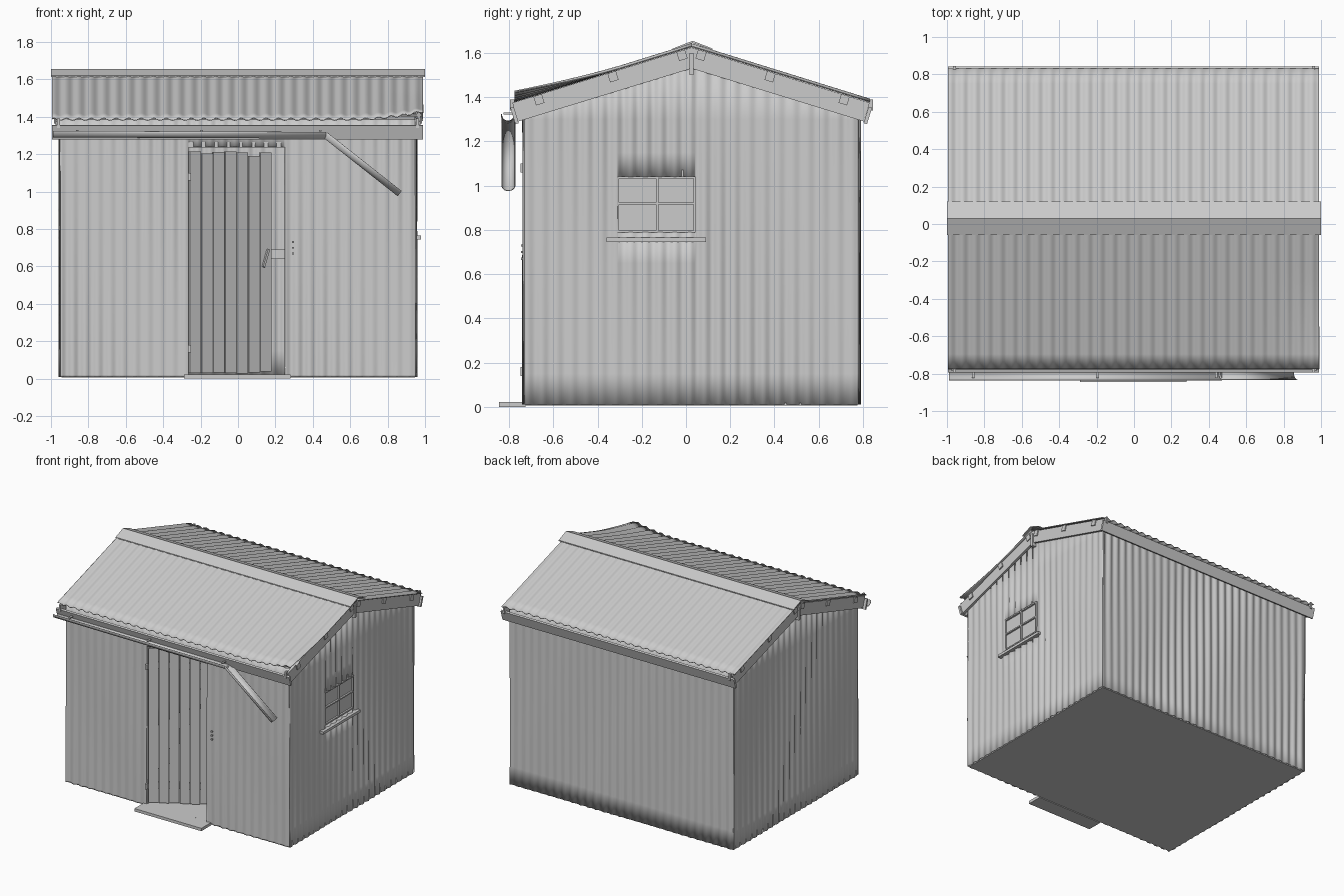
import bpy, bmesh, random
from math import sin, cos, pi, atan, atan2, radians, hypot
from mathutils import Vector, Euler

if "Cube" in bpy.data.objects:
    bpy.data.objects.remove(bpy.data.objects["Cube"])

random.seed(4)
RIDGE_Y, RIDGE_Z, SLOPE = 0.025, 1.635, 0.31
PITCH = 0.0667
ANG = atan(SLOPE)


def roof_z(y):
    return RIDGE_Z - SLOPE * abs(y - RIDGE_Y)


def finish(name, bm, thick=0, smooth=False):
    me = bpy.data.meshes.new(name)
    bmesh.ops.recalc_face_normals(bm, faces=bm.faces) if not thick else None
    bm.to_mesh(me)
    bm.free()
    ob = bpy.data.objects.new(name, me)
    bpy.context.collection.objects.link(ob)
    if smooth:
        bpy.ops.object.select_all(action='DESELECT')
        ob.select_set(True)
        bpy.context.view_layer.objects.active = ob
        bpy.ops.object.shade_smooth_by_angle(angle=radians(50))
    if thick:
        m = ob.modifiers.new("thickness", 'SOLIDIFY')
        m.thickness = thick
        m.offset = 0
    return ob


def box(name, c, s, rot=(0, 0, 0)):
    bm = bmesh.new()
    bmesh.ops.create_cube(bm, size=1)
    bmesh.ops.scale(bm, vec=s, verts=bm.verts)
    ob = finish(name, bm)
    ob.location, ob.rotation_euler = c, rot
    return ob


def prism(name, pts, x0, x1):
    """Extrude a (y, z) outline along x."""
    bm = bmesh.new()
    a = [bm.verts.new((x0, y, z)) for y, z in pts]
    b = [bm.verts.new((x1, y, z)) for y, z in pts]
    n = len(pts)
    bm.faces.new(a)
    bm.faces.new(b[::-1])
    for i in range(n):
        bm.faces.new((a[i], b[i], b[(i + 1) % n], a[(i + 1) % n]))
    return finish(name, bm)


def sheet(name, us, vs, pos, hole=None, thick=0.005):
    """Corrugated grid; hole = (u0, u1, v0, v1)."""
    bm = bmesh.new()
    g = [[bm.verts.new(pos(u, v)) for v in vs] for u in us]
    for i in range(len(us) - 1):
        for j in range(len(vs) - 1):
            u, v = (us[i] + us[i + 1]) / 2, (vs[j] + vs[j + 1]) / 2
            if hole and hole[0] < u < hole[1] and hole[2] < v < hole[3]:
                continue
            bm.faces.new((g[i][j], g[i + 1][j], g[i + 1][j + 1], g[i][j + 1]))
    bmesh.ops.delete(bm, geom=[v for v in bm.verts if not v.link_faces], context='VERTS')
    return finish(name, bm, thick, True)


def steps(a, b, extra=()):
    n = round((b - a) / (PITCH / 8))
    return sorted({round(a + (b - a) * i / n, 5) for i in range(n + 1)} | set(extra))


def wave(u, v):
    # corrugation with uneven, worn depth
    return (0.005 + 0.002 * sin(5 * u + 2 * v)) * sin(2 * pi * u / PITCH) + 0.002 * sin(9 * u + 4 * v)


# Walls
rows = [0.01, 0.15, 0.4, 0.65, 0.9, 1.15, 1.3]
top = 1.4


def height(v, y):
    return roof_z(y) - 0.015 if v == top else v


DOOR = (-0.265, 0.25, 0.02, 1.24)
WIN = (-0.31, 0.04, 0.79, 1.04)
sheet("front_wall", steps(-0.95, 0.95, DOOR[:2]), sorted(rows + [0.02, 1.24, top]),
      lambda u, v: (u, -0.73 + wave(u, v), height(v, -0.735)), DOOR)
sheet("back_wall", steps(-0.95, 0.95), rows + [top],
      lambda u, v: (u, 0.78 + wave(u, v), height(v, 0.785)))
sheet("right_wall", steps(-0.73, 0.78, WIN[:2] + (RIDGE_Y,)), sorted(rows + [0.79, 1.04, top]),
      lambda u, v: (0.95 + wave(u, v), u, height(v, u)), WIN)
sheet("left_wall", steps(-0.73, 0.78, (RIDGE_Y,)), rows + [top],
      lambda u, v: (-0.95 + wave(u, v), u, height(v, u)))
box("floor", (0, 0.025, 0.012), (1.89, 1.5, 0.012))


# Roof sheets, front right corner curled up
def roof_pos(x, y):
    curl = max(0, (x - 0.6) / 0.4) ** 2 * max(0, (-0.3 - y) / 0.48) ** 1.5 * 0.045
    return (x, y, roof_z(y) + curl + 0.006 * sin(2 * pi * x / PITCH))


sheet("roof_front", steps(-0.995, 0.99), [-0.775 + 0.08 * i for i in range(11)], roof_pos)
sheet("roof_back", steps(-0.995, 0.99), [RIDGE_Y + 0.0805 * i for i in range(11)], roof_pos)
prism("ridge_cap", [(-0.06, 1.62), (0.03, 1.655), (0.12, 1.62), (0.12, 1.613), (0.03, 1.645), (-0.06, 1.613)], -1, 1)

# Roof timbers: barge boards, fascias, purlins and ridge beam
for side, s in (("left", -1), ("right", 1)):
    prism(side + "_barge_board",
          [(-0.785, 1.375), (RIDGE_Y, 1.625), (0.83, 1.375), (0.805, 1.29), (RIDGE_Y, 1.53), (-0.76, 1.29)],
          s * 0.957, s * 0.975)
    for k, y in enumerate((-0.72, 0.77)):
        box(side + "_rafter_hook", (s * 0.96, -0.785 if k == 0 else 0.835, 1.365), (0.014, 0.02, 0.05))
for name, y, s in (("front_fascia", -0.775, 1), ("back_fascia", 0.822, -1)):
    box(name, (-0.003, y, 1.318), (1.985, 0.016, 0.078), (s * ANG, 0, 0))
for d in (0.043, 0.355, 0.69):
    for s in (-1, 1):
        y = RIDGE_Y + s * d
        box("purlin", (0, y, roof_z(y) - 0.032), (1.965, 0.04, 0.042), (-s * ANG, 0, 0))
box("ridge_beam", (0, RIDGE_Y, 1.55), (1.97, 0.02, 0.1))


# Gutter: hung length and fallen length
def trough(name, p, q, r=0.03):
    p, q = Vector(p), Vector(q)
    d = (q - p).normalized()
    side, up = Vector((0, 1, 0)), d.cross(Vector((0, 1, 0)))
    if up.z < 0:
        up = -up
    bm = bmesh.new()
    ring = []
    for i in range(13):
        a = pi + pi * i / 12
        o = side * r * cos(a) + up * r * sin(a) * 1.1
        ring.append((bm.verts.new(p + o), bm.verts.new(q + o)))
    for a, b in zip(ring, ring[1:]):
        bm.faces.new((a[0], a[1], b[1], b[0]))
    return finish(name, bm, 0.004, True)


trough("gutter", (-0.99, -0.805, 1.325), (0.47, -0.805, 1.319))
trough("fallen_gutter", (0.475, -0.803, 1.318), (0.875, -0.803, 1.003))
for x in (-0.86, -0.195, 0.44):
    box("gutter_bracket", (x, -0.797, 1.326), (0.014, 0.055, 0.008))

# Door: planks on two ledges, swung inwards about its left edge
hinge = Vector((-0.262, -0.715, 0))
turn = Euler((0, 0, radians(30)))


def door_part(name, c, s, tilt=0):
    v = Vector(c)
    v.rotate(turn)
    return box(name, hinge + v, s, (0, tilt, turn.z))


tops = (1.215, 1.205, 1.212, 1.215, 1.208, 1.19, 1.21)
for i, t in enumerate(tops):
    b = 0.028 + random.uniform(0, 0.012)
    door_part("door_plank", (0.037 + 0.0725 * i, 0, (t + b) / 2), (0.068, 0.016, t - b))
for z in (0.16, 1.08):
    door_part("door_ledge", (0.255, 0.015, z), (0.49, 0.016, 0.05))
    box("door_hinge", (-0.259, -0.74, z), (0.016, 0.018, 0.04))
door_part("door_brace", (0.255, 0.015, 0.62), (0.05, 0.014, 0.98), radians(25))
door_part("door_handle", (0.465, -0.018, 0.645), (0.012, 0.014, 0.1), radians(18))

# Door surround, latch plate and step
box("door_head", (-0.007, -0.715, 1.25), (0.55, 0.03, 0.03))
for x in (-0.28, 0.265):
    box("door_jamb", (x, -0.71, 0.63), (0.03, 0.03, 1.23))
for z in (0.67, 0.7, 0.73):
    box("latch_bolt", (0.295, -0.74, z), (0.01, 0.012, 0.01))
box("door_step", (-0.005, -0.785, 0.011), (0.57, 0.12, 0.022))

# Inner framing seen through the doorway
box("back_rail", (0, 0.755, 0.665), (1.88, 0.03, 0.05))
for x in (-0.925, 0.925):
    for y in (-0.705, 0.755):
        box("corner_post", (x, y, 0.68), (0.035, 0.035, 1.34))

# Window in the right wall
box("window_glass", (0.942, -0.135, 0.915), (0.004, 0.35, 0.25))
for z in (0.793, 0.92, 1.037):
    box("window_rail", (0.949, -0.135, z), (0.016, 0.355, 0.01))
for y in (-0.308, -0.13, 0.038):
    box("window_stile", (0.949, y, 0.915), (0.016, 0.01, 0.25))
box("window_sill", (0.962, -0.135, 0.755), (0.035, 0.45, 0.02))
box("window_lining", (0.935, -0.125, 1.055), (0.02, 0.41, 0.03))
